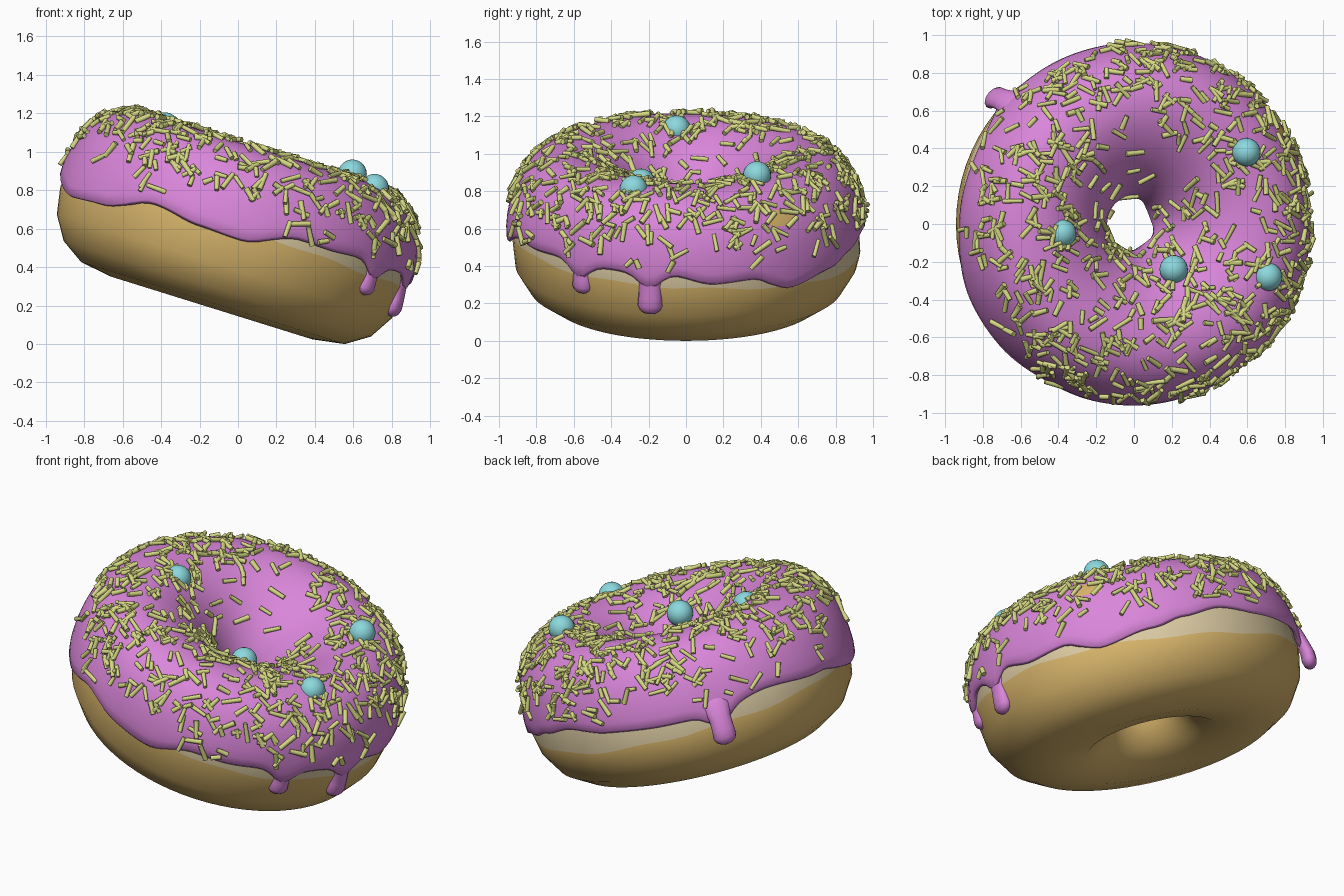
import bpy, bmesh, math, random
from mathutils import Vector, Matrix, Euler

if "Cube" in bpy.data.objects:
    bpy.data.objects.remove(bpy.data.objects["Cube"])

random.seed(7)
R, CROWN = 0.55, 0.62          # ring radius, radius of the highest line
DOUGH = (0.388, 0.40)          # cross-section half width / half height
ICING = (0.41, 0.466)
LOC = Vector((-0.02, 0, 0.570))
TILT = Euler((0, math.radians(17.3), 0))
N_OUT, N_IN = 2.3, 1.75        # squareness of outer and upper inner side


def material(name, rgb):
    m = bpy.data.materials.new(name)
    m.diffuse_color = (*rgb, 1)
    m.use_nodes = True
    m.node_tree.nodes["Principled BSDF"].inputs["Base Color"].default_value = m.diffuse_color
    return m


tan = material("baked_tan", (0.70, 0.47, 0.15))
cream = material("pale_cream", (0.74, 0.62, 0.38))
pink = material("pink_icing", (0.70, 0.24, 0.70))
lime = material("yellow_green", (0.67, 0.69, 0.23))
teal = material("teal", (0.26, 0.69, 0.73))


def finish(name, bm, mats, angle=180, tilted=True):
    bmesh.ops.recalc_face_normals(bm, faces=bm.faces)
    me = bpy.data.meshes.new(name)
    bm.to_mesh(me)
    bm.free()
    ob = bpy.data.objects.new(name, me)
    bpy.context.collection.objects.link(ob)
    for m in mats:
        me.materials.append(m)
    if tilted:
        ob.location, ob.rotation_euler = LOC, TILT
    bpy.ops.object.select_all(action='DESELECT')
    ob.select_set(True)
    bpy.context.view_layer.objects.active = ob
    bpy.ops.object.shade_smooth_by_angle(angle=math.radians(angle))
    return ob


def polar(r, z, th):
    return Vector((r * math.cos(th), r * math.sin(th), z))


def section(ab, p):
    """Rounded cross-section point (radius, height) at angle p."""
    a, b = ab
    c, s = math.cos(p), math.sin(p)
    mid = CROWN if s > 0 else R
    w = R + a - mid if c > 0 else mid - (R - a)
    n = N_IN if (s > 0 and c < 0) else N_OUT
    return (mid + math.copysign(w * abs(c) ** (2 / n), c),
            math.copysign(b * abs(s) ** (2 / n), s))


def angle_at(b, z):
    return math.copysign(math.asin((abs(z) / b) ** (N_OUT / 2)), z)


def skin(bm, cols, closed_profile):
    """Join columns of vertices (closed around) into quads; returns (face, row)."""
    n, m = len(cols), len(cols[0])
    out = []
    for i in range(n):
        a, b = cols[i], cols[(i + 1) % n]
        for j in range(m if closed_profile else m - 1):
            k = (j + 1) % m
            out.append((bm.faces.new((a[j], b[j], b[k], a[k])), j))
    return out


# Dough ring with a pale band around the middle
bm = bmesh.new()
cols = []
for i in range(72):
    th = math.tau * i / 72
    zb = -0.02 - 0.06 * math.sin(th) + 0.012 * math.sin(3 * th + 1) + 0.007 * math.sin(11 * th)
    angs = [angle_at(DOUGH[1], zb)] + [k * math.pi / 8 for k in range(1, 16)]
    cols.append([bm.verts.new(polar(*section(DOUGH, p), th)) for p in angs])
for f, j in skin(bm, cols, True):
    f.material_index = 1 if j in (0, 1) else 0
finish("dough", bm, [tan, cream])

# Icing shell: wavy lower edge given as (degrees, height)
EDGE = [(9, .03), (22, .04), (36, -.05), (54, .0), (66, .04), (80, .08), (97, .05), (118, .04), (135, .04),
        (155, .09), (180, .04), (205, -.055), (223, -.045), (242, .045), (259, .01), (272, .0),
        (291, .095), (302, .09), (314, .10), (327, .09), (354, .085), (369, .03)]
DRIPS = [(-12, 0.075, -0.165, 0.925), (-37, 0.065, -0.10, 0.92), (137, 0.075, -0.16, 0.98)]


def edge_height(deg):
    d = deg % 360
    if d < 9:
        d += 360
    for (a, za), (b, zb) in zip(EDGE, EDGE[1:]):
        if a <= d <= b:
            t = (d - a) / (b - a)
            t = t * t * (3 - 2 * t)
            z = za + (zb - za) * t
            break
    for c, *_ in DRIPS:
        off = (deg - c + 180) % 360 - 180
        z -= 0.08 * math.exp(-(off / 5) ** 2)
    return z


bm = bmesh.new()
cols = []
for i in range(144):
    deg = 360 * i / 144
    th = math.radians(deg)
    p0 = angle_at(ICING[1], edge_height(deg))
    p1 = math.radians(192 + 6 * math.sin(4 * th))
    prof = [(-0.4, p0 + .03), (0.4, p0 - .03), (0.95, p0 - .01), (1.1, p0 + .07), (1.05, p0 + .18)]
    prof += [(1, p0 + .3 + (p1 - p0 - .4) * k / 26) for k in range(27)]
    prof += [(0.5, p1), (-0.4, p1 - .03)]
    col = []
    for s, p in prof:
        ab = [d + s * (c - d) for d, c in zip(DOUGH, ICING)]
        col.append(bm.verts.new(polar(*section(ab, p), th)))
    cols.append(col)
# small bare spot where the dough shows through
for f, j in skin(bm, cols, False):
    c = f.calc_center_median()
    if abs(math.degrees(math.atan2(c.y, c.x)) - 35) < 5 and abs(c.z - 0.30) < 0.04 and c.length > 0.7:
        f.material_index = 1
finish("icing", bm, [pink, tan])

# Hanging drips, rooted inside the icing
for n, (deg, w, tip, r) in enumerate(DRIPS):
    bm = bmesh.new()
    top = 0.16
    rows = []
    for f, s in [(0, .5), (.25, 1.1), (.5, .85), (.7, .85), (.85, .9), (.93, .75), (.98, .45), (1, .1)]:
        z = top + (tip - top) * f
        rr = 0.89 + (r - 0.89) * min(1, f * 1.6)
        c = polar(rr, z, math.radians(deg))
        rad = polar(1, 0, math.radians(deg))
        tang = Vector((-rad.y, rad.x, 0))
        rows.append([bm.verts.new(c + rad * (.048 * s * math.cos(math.tau * k / 12))
                                  + tang * (w * s * math.sin(math.tau * k / 12))) for k in range(12)])
    skin(bm, [list(c) for c in zip(*rows)], False)
    bm.faces.new(rows[0])
    bm.faces.new(rows[-1])
    finish("drip_%d" % (n + 1), bm, [pink])

# Sprinkles scattered over the icing
bm = bmesh.new()
count = 0
while count < 820:
    th = random.uniform(0, math.tau)
    p = math.radians(random.uniform(10, 172))
    r, z = section(ICING, p)
    deg, pd = math.degrees(th), math.degrees(p)
    if random.random() > r / (R + ICING[0]):
        continue
    if pd < 25 and random.random() > 0.4:
        continue
    # thinner patches
    if pd > 115 and 40 < deg < 170 and random.random() > 0.15:
        continue
    if math.sin(5 * th + 1) * math.sin(pd / 14 + 2 * th) > 0.5 and random.random() > 0.5:
        continue
    r0, z0 = section(ICING, p - .02)
    r1, z1 = section(ICING, p + .02)
    nrm = polar(z1 - z0, r0 - r1, th).normalized()
    u = nrm.orthogonal().normalized()
    ang = random.uniform(0, math.tau)
    d = (u * math.cos(ang) + nrm.cross(u) * math.sin(ang) + nrm * random.uniform(-.25, .25)).normalized()
    mat = Matrix.Translation(polar(r, z, th) + nrm * 0.009) @ d.to_track_quat('Z', 'Y').to_matrix().to_4x4()
    rad, length = random.uniform(.012, .016), random.uniform(.05, .115)
    bmesh.ops.create_cone(bm, cap_ends=True, segments=8, radius1=rad, radius2=rad * .85,
                          depth=length, matrix=mat)
    count += 1
finish("sprinkles", bm, [lime], angle=50)

# Round candy beads
for n, c in enumerate([(.595, .38, .885), (.71, -.28, .81), (-.38, -.05, 1.13), (.21, -.24, .845)]):
    bm = bmesh.new()
    bmesh.ops.create_uvsphere(bm, u_segments=24, v_segments=14, radius=0.075, matrix=Matrix.Translation(c))
    finish("candy_bead_%d" % (n + 1), bm, [teal], tilted=False)
